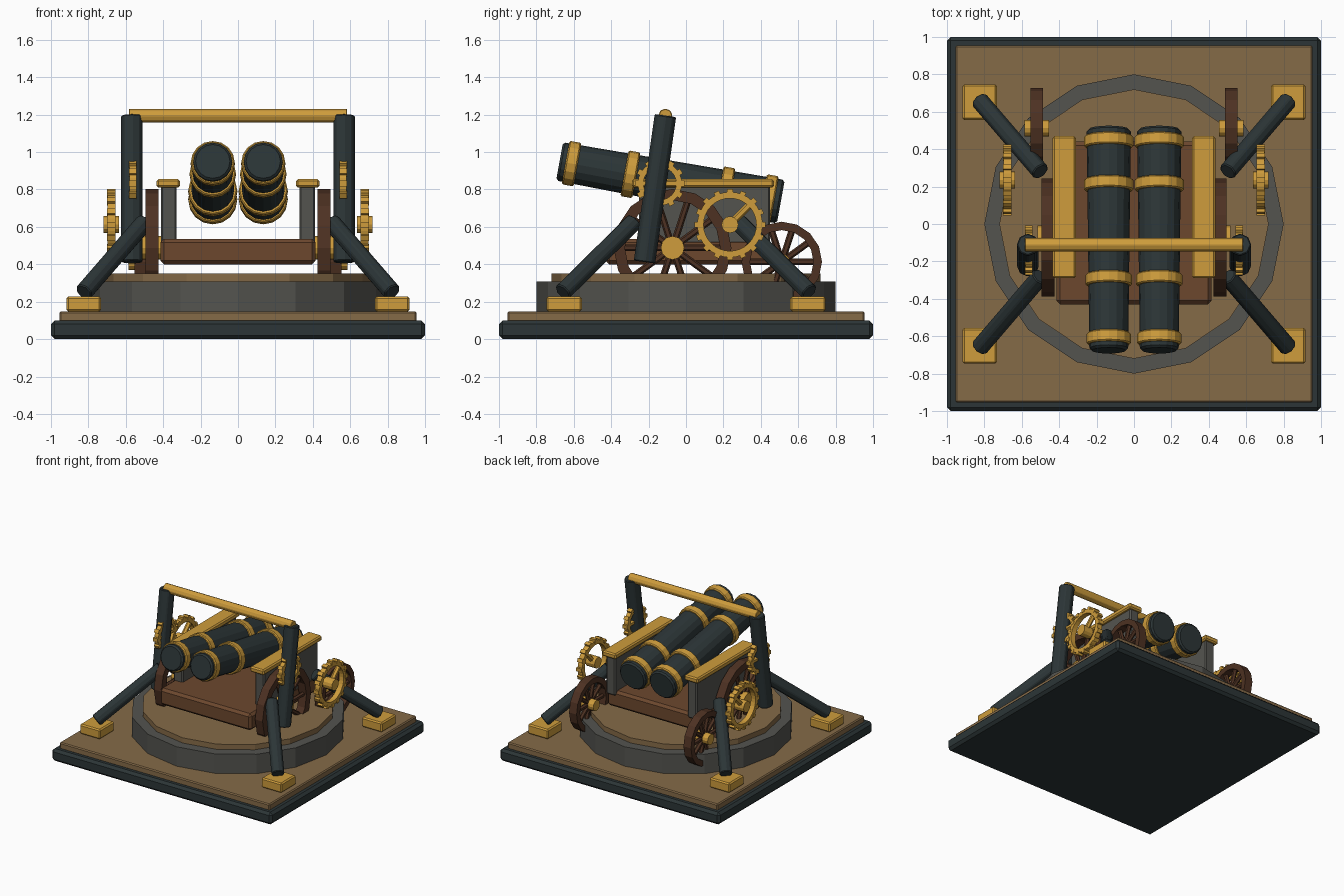
import bpy, bmesh, math
from mathutils import Vector, Matrix

if "Cube" in bpy.data.objects:
    bpy.data.objects.remove(bpy.data.objects["Cube"], do_unlink=True)


def material(name, rgb):
    m = bpy.data.materials.new(name)
    m.use_nodes = True
    col = (*rgb, 1)
    m.diffuse_color = col
    bsdf = m.node_tree.nodes["Principled BSDF"]
    bsdf.inputs["Base Color"].default_value = col
    bsdf.inputs["Roughness"].default_value = 0.7
    return m


IRON = material("dark iron", (0.025, 0.036, 0.038))
STONE = material("grey stone", (0.088, 0.088, 0.078))
TAN = material("tan boards", (0.235, 0.145, 0.064))
BROWN = material("brown wood", (0.15, 0.064, 0.027))
WHEEL = material("dark wood", (0.075, 0.031, 0.016))
GOLD = material("gold brass", (0.62, 0.335, 0.045))


def finish(bm, name, mat, bevel=0):
    bmesh.ops.recalc_face_normals(bm, faces=bm.faces)
    me = bpy.data.meshes.new(name)
    bm.to_mesh(me)
    bm.free()
    me.materials.append(mat)
    ob = bpy.data.objects.new(name, me)
    bpy.context.collection.objects.link(ob)
    if bevel:
        mod = ob.modifiers.new("edge", "BEVEL")
        mod.width = bevel
        mod.segments = 1
    return ob


def add_box(bm, centre, size, rot=Matrix()):
    mat = Matrix.Translation(centre) @ rot @ Matrix.Diagonal((*size, 1))
    bmesh.ops.create_cube(bm, size=1, matrix=mat)


def box(name, mat, centre, size, bevel=0.01):
    bm = bmesh.new()
    add_box(bm, centre, size)
    return finish(bm, name, mat, bevel)


def add_rod(bm, a, b, r, sides=8, r2=None):
    a, b = Vector(a), Vector(b)
    rot = (b - a).to_track_quat("Z", "Y").to_matrix().to_4x4()
    bmesh.ops.create_cone(bm, cap_ends=True, segments=sides, radius1=r,
                          radius2=r if r2 is None else r2, depth=(b - a).length,
                          matrix=Matrix.Translation((a + b) / 2) @ rot)


def rod(name, mat, a, b, r, sides=8, r2=None, bevel=0):
    bm = bmesh.new()
    add_rod(bm, a, b, r, sides, r2)
    return finish(bm, name, mat, bevel)


def add_ring(bm, centre, outer, inner, width, sides):
    """Flat-sided rim around the x axis."""
    c, w = Vector(centre), width / 2
    loops = []
    for i in range(sides):
        a = math.tau * i / sides
        d = Vector((0, math.cos(a), math.sin(a)))
        loops.append([bm.verts.new(c + d * r + Vector((x, 0, 0)))
                      for r, x in ((outer, -w), (outer, w), (inner, w), (inner, -w))])
    for i in range(sides):
        p, q = loops[i], loops[(i + 1) % sides]
        for k in range(4):
            j = (k + 1) % 4
            bm.faces.new((p[k], p[j], q[j], q[k]))


def around(centre, radius, angle):
    return Vector(centre) + radius * Vector((0, math.cos(angle), math.sin(angle)))


def wheel(name, centre, r, rim, width, spokes, hub_r, hub_len):
    bm = bmesh.new()
    add_ring(bm, centre, r, r - rim, width, 16)
    for i in range(spokes):
        add_rod(bm, centre, around(centre, r - rim / 2, math.tau * i / spokes), 0.018, 6)
    finish(bm, name, WHEEL)
    h = Vector((hub_len / 2, 0, 0))
    rod(name + "_hub", GOLD, Vector(centre) - h, Vector(centre) + h, hub_r, 12)


def gear(name, centre, r, rim, width, teeth, spoke_angles, hub_r):
    bm = bmesh.new()
    add_ring(bm, centre, r, r - rim, width, 2 * teeth)
    for i in range(teeth):
        a = math.tau * i / teeth
        add_box(bm, around(centre, r, a), (width * 1.1, 0.03, 0.03),
                Matrix.Rotation(a, 4, "X"))
    for a in spoke_angles:
        add_rod(bm, centre, around(centre, r - rim / 2, a), 0.02, 6)
    h = Vector((0.042, 0, 0)) if hub_r > 0.03 else Vector((0.02, 0, 0))
    add_rod(bm, Vector(centre) - h, Vector(centre) + h, hub_r, 12)
    finish(bm, name, GOLD)


# Plinth and round turntable
box("plinth", IRON, (0, 0, 0.05), (2, 2, 0.1), 0.02)
box("plinth_deck", TAN, (0, 0, 0.12), (1.91, 1.91, 0.055), 0.008)
rod("turntable_ring", STONE, (0, 0, 0.14), (0, 0, 0.307), 0.8, 16)
rod("turntable_deck", TAN, (0, 0, 0.3), (0, 0, 0.35), 0.72, 16)

# Carriage bed
box("carriage_bed", BROWN, (0, 0.005, 0.468), (0.83, 0.87, 0.137), 0.02)

for s, side in ((1, "left"), (-1, "right")):
    # Carriage cheeks and their cap rails
    box(side + "_cheek", STONE, (s * 0.37, 0.1, 0.66), (0.085, 0.7, 0.32))
    box(side + "_cap_rail", GOLD, (s * 0.373, 0.09, 0.833), (0.125, 0.76, 0.045))

    # Carriage wheels
    wheel(side + "_front_wheel", (s * 0.46, -0.072, 0.488), 0.315, 0.06, 0.068, 10, 0.063, 0.11)
    wheel(side + "_rear_wheel", (s * 0.52, 0.512, 0.413), 0.215, 0.045, 0.068, 10, 0.043, 0.13)

    # Toothed drive wheels
    gear(side + "_large_gear", (s * 0.677, 0.235, 0.612), 0.175, 0.034, 0.042, 16,
         (math.pi / 4,), 0.045)
    gear(side + "_small_gear", (s * 0.562, -0.14, 0.832), 0.118, 0.03, 0.036, 12,
         (0, math.pi / 2, math.pi, -math.pi / 2), 0.025)

    # Leaning post
    rod(side + "_post", IRON, (s * 0.567, -0.222, 0.412), (s * 0.567, -0.11, 1.195),
        0.06, 8, bevel=0.006)

    # Braces and foot plates
    for t, end in ((-1, "front"), (1, "back")):
        rod(f"{side}_{end}_brace", IRON, (s * 0.825, t * 0.66, 0.25),
            (s * 0.5, t * 0.28, 0.625), 0.05, 8, bevel=0.006)
        box(f"{side}_{end}_foot", GOLD, (s * 0.825, t * 0.652, 0.188), (0.185, 0.19, 0.08))

    # Tapered barrel with four bands
    muzzle = Vector((s * 0.135, -0.676, 0.95))
    breech = Vector((s * 0.135, 0.507, 0.735))
    axis = (breech - muzzle).normalized()
    rod(side + "_barrel", IRON, muzzle, breech, 0.104, 16, 0.118, bevel=0.012)
    for i, (d, r) in enumerate(((0.065, 0.118), (0.385, 0.124), (0.9, 0.131), (1.135, 0.131))):
        p = muzzle + axis * d
        rod(f"{side}_band_{i + 1}", GOLD, p - axis * 0.032, p + axis * 0.032, r, 16, bevel=0.007)

# Crossbar joining the posts
rod("crossbar", GOLD, (-0.583, -0.11, 1.195), (0.583, -0.11, 1.195), 0.038, 8, bevel=0.004)
